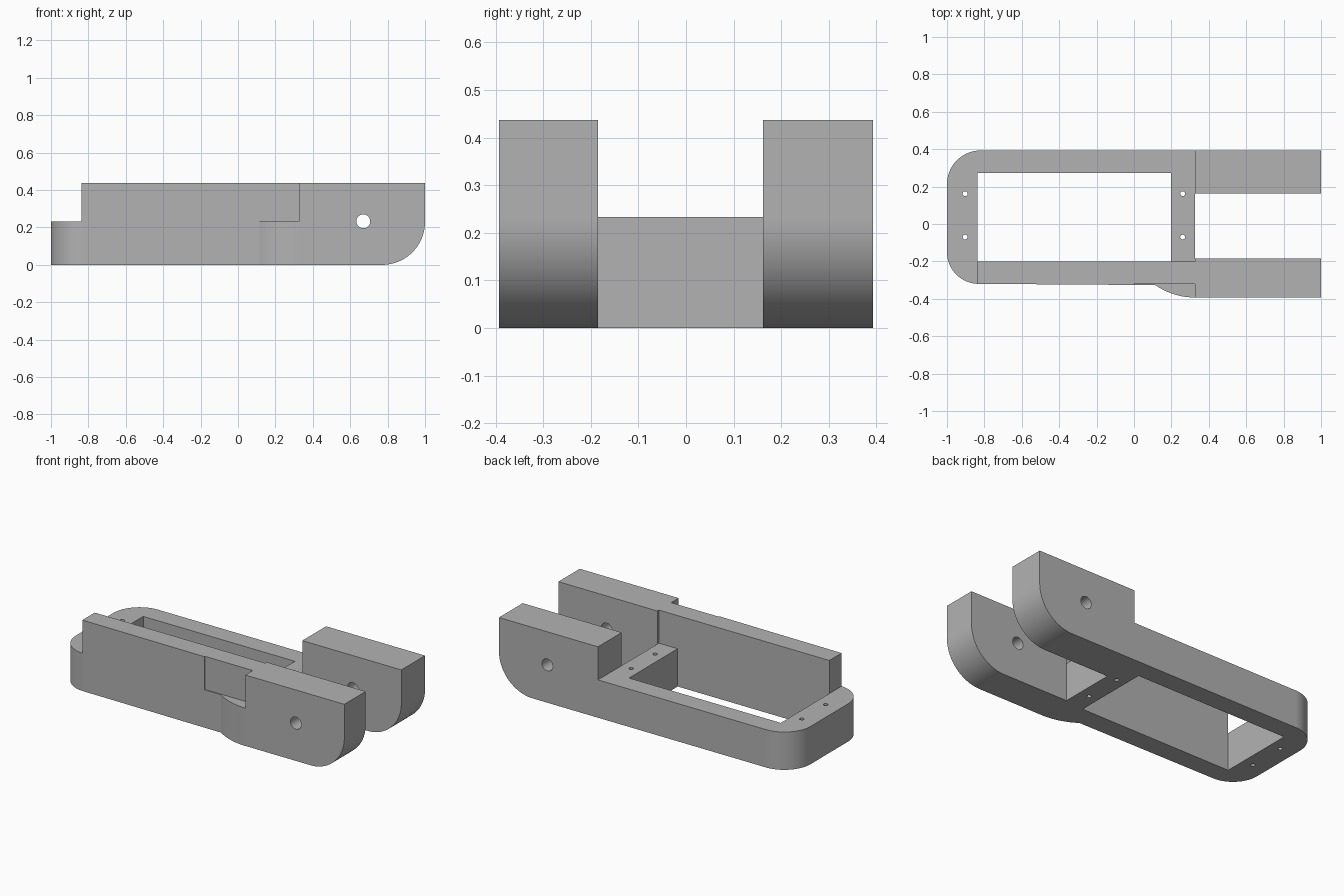
import bpy, bmesh, math

if "Cube" in bpy.data.objects:
    bpy.data.objects.remove(bpy.data.objects["Cube"])

TOP, DECK = 0.437, 0.233        # full height, lower deck height

grey = bpy.data.materials.new("mid_grey")
grey.diffuse_color = (0.448, 0.448, 0.448, 1)
grey.use_nodes = True
grey.node_tree.nodes["Principled BSDF"].inputs["Base Color"].default_value = grey.diffuse_color


def arc(cx, cy, r, a0, a1, n=24):
    """Points on an arc, angles in degrees."""
    steps = [math.radians(a0 + (a1 - a0) * i / n) for i in range(n + 1)]
    return [(cx + r * math.cos(a), cy + r * math.sin(a)) for a in steps]


def prism(name, pts, lo, hi, axis="z"):
    """Extrude an outline along z (points are x, y) or along y (points are x, z)."""
    bm = bmesh.new()
    place = (lambda u, v, h: (u, v, h)) if axis == "z" else (lambda u, v, h: (u, h, v))
    bottom = bm.faces.new([bm.verts.new(place(u, v, lo)) for u, v in pts])
    ext = bmesh.ops.extrude_face_region(bm, geom=[bottom])
    move = place(0, 0, hi - lo)
    bmesh.ops.translate(bm, vec=move,
                        verts=[g for g in ext["geom"] if isinstance(g, bmesh.types.BMVert)])
    bmesh.ops.recalc_face_normals(bm, faces=bm.faces)
    mesh = bpy.data.meshes.new(name)
    bm.to_mesh(mesh)
    bm.free()
    mesh.materials.append(grey)
    ob = bpy.data.objects.new(name, mesh)
    bpy.context.collection.objects.link(ob)
    return ob


def rect(x0, x1, y0, y1):
    return [(x0, y0), (x1, y0), (x1, y1), (x0, y1)]


def combine(body, tool, operation="DIFFERENCE"):
    """Apply a boolean to the body and remove the tool."""
    tool.hide_render = True
    mod = body.modifiers.new("cut", "BOOLEAN")
    mod.operation, mod.solver, mod.object = operation, "EXACT", tool
    bpy.context.view_layer.objects.active = body
    bpy.ops.object.modifier_apply(modifier=mod.name)
    bpy.data.objects.remove(tool)


# Plan outline: rounded left end, bulged front fork arm, open fork at the right
outline = (arc(-0.83, -0.15, 0.17, 180, 270)
           + arc(0.325, -0.025, 0.368, 233.5, 270)[1:]
           + [(1, -0.393), (1, -0.185), (0.325, -0.185),
              (0.325, 0.162), (1, 0.162), (1, 0.393)]
           + arc(-0.82, 0.213, 0.18, 90, 180))
frame = prism("fork_frame", outline, 0, TOP)

# Rounded lower nose of the fork arms
side = [(-1.1, 0)] + arc(0.77, 0.23, 0.23, -90, 0) + [(1, 0.6), (-1.1, 0.6)]
combine(frame, prism("nose_profile", side, -0.6, 0.6, "y"), "INTERSECT")

# Lower deck left of the fork, leaving the tall front wall
deck = [(-1.1, -0.6), (-0.837, -0.6), (-0.837, -0.2), (0.325, -0.2), (0.325, 0.6), (-1.1, 0.6)]
combine(frame, prism("deck_cutter", deck, DECK, 0.7))
# Ledge on top of the front bulge
combine(frame, prism("ledge_cutter", rect(0.0, 0.325, -0.6, -0.32), DECK, 0.7))
# Large rectangular window
combine(frame, prism("window_cutter", rect(-0.837, 0.197, -0.2, 0.273), -0.1, 0.7))

# Screw holes in the deck
for x in (-0.903, 0.26):
    for y in (-0.07, 0.162):
        combine(frame, prism("screw_cutter", arc(x, y, 0.013, 0, 345, 23), -0.1, 0.7))
# Axle hole through both fork arms
combine(frame, prism("axle_cutter", arc(0.67, 0.233, 0.037, 0, 352.5, 47), -0.6, 0.6, "y"))

# Smooth curves, crisp edges
bpy.ops.object.select_all(action="DESELECT")
frame.select_set(True)
bpy.context.view_layer.objects.active = frame
bpy.ops.object.shade_smooth_by_angle(angle=math.radians(30))
weighted = frame.modifiers.new("even_shading", "WEIGHTED_NORMAL")
weighted.keep_sharp = True
